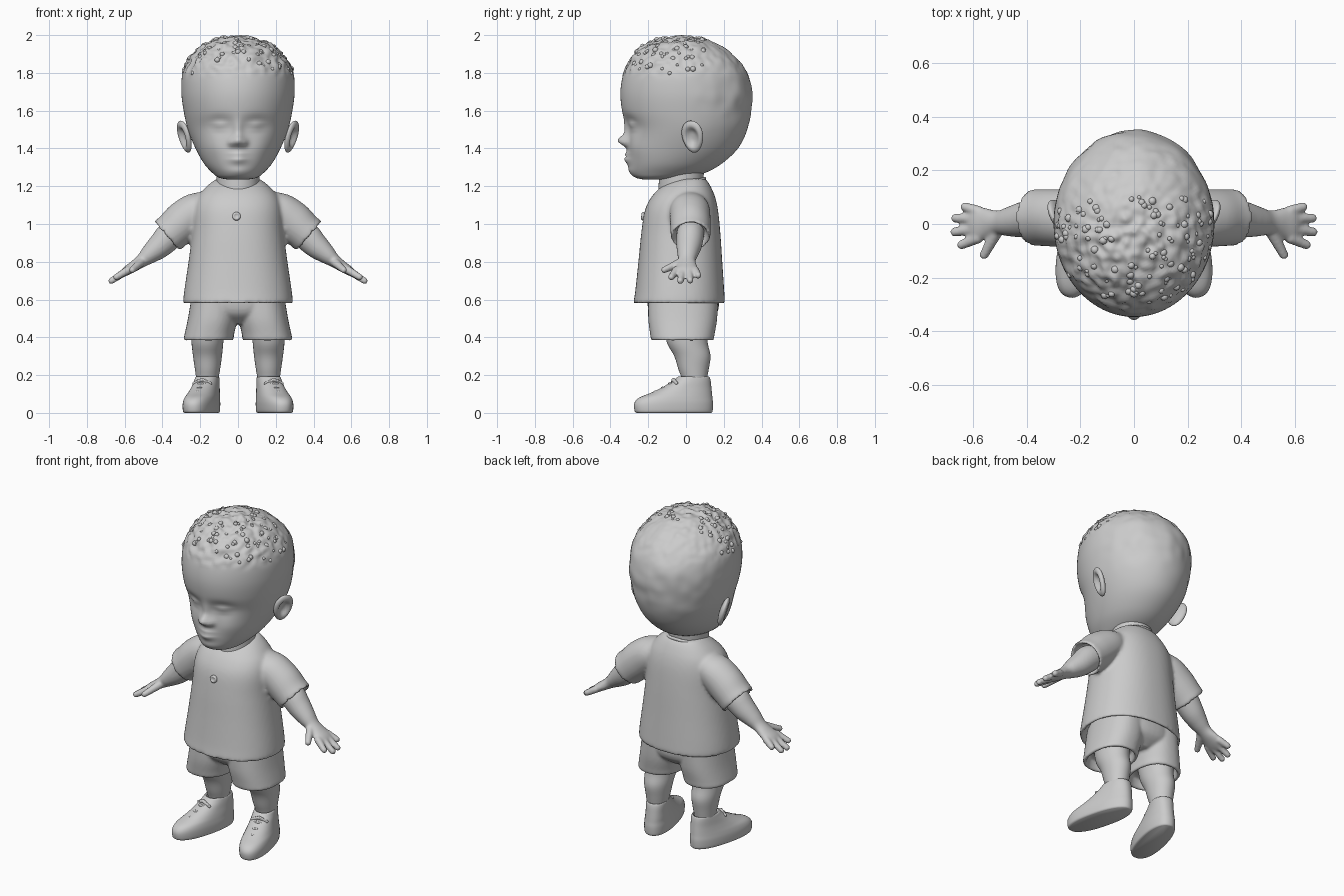
import bpy, bmesh, random
from math import sin, cos, pi, exp, radians, copysign
from mathutils import Matrix, Vector, noise

random.seed(4)
if "Cube" in bpy.data.objects:
    bpy.data.objects.remove(bpy.data.objects["Cube"])

clay = bpy.data.materials.new("light_grey_clay")
clay.use_nodes = True
GREY = (0.6, 0.6, 0.6, 1)
clay.diffuse_color = GREY
clay.node_tree.nodes["Principled BSDF"].inputs["Base Color"].default_value = GREY


def spline(rows, steps):
    """Catmull-Rom interpolation of section rows."""
    vs = [Vector(r) for r in rows]
    out = []
    for i in range(len(vs) - 1):
        a, b, c, d = vs[max(i - 1, 0)], vs[i], vs[i + 1], vs[min(i + 2, len(vs) - 1)]
        for k in range(steps):
            t = k / steps
            out.append(b + (c - a) * (t / 2) + (a * 2 - b * 5 + c * 4 - d) * (t * t / 2)
                       + (b * 3 - a - c * 3 + d) * (t ** 3 / 2))
    return out + [vs[-1]]


def loft(bm, rows, mat=Matrix(), n=48, steps=4, p=2.0):
    """Skin oval sections given as (height, x min, x max, y min, y max)."""
    rings = []
    for z, x0, x1, y0, y1 in spline(rows, steps):
        ring = []
        for k in range(n):
            c, s = cos(2 * pi * k / n), sin(2 * pi * k / n)
            x = (x0 + x1) / 2 + (x1 - x0) / 2 * copysign(abs(c) ** (2 / p), c)
            y = (y0 + y1) / 2 + (y1 - y0) / 2 * copysign(abs(s) ** (2 / p), s)
            ring.append(bm.verts.new(mat @ Vector((x, y, z))))
        rings.append(ring)
    for a, b in zip(rings, rings[1:]):
        for k in range(n):
            j = (k + 1) % n
            bm.faces.new((a[k], a[j], b[j], b[k]))
    bm.faces.new(rings[0][::-1])
    bm.faces.new(rings[-1])


def ball(bm, at, r, mat=Matrix()):
    bmesh.ops.create_icosphere(bm, subdivisions=2, radius=r,
                               matrix=mat @ Matrix.Translation(at))


def chain(bm, start, end, r0, r1, mat=Matrix(), count=8):
    """Rounded finger-like rod."""
    for k in range(count):
        t = k / (count - 1)
        ball(bm, Vector(start).lerp(Vector(end), t), r0 + (r1 - r0) * t, mat)


def finish(bm, name, mirror=False, voxel=0, smooth=0):
    bmesh.ops.recalc_face_normals(bm, faces=bm.faces)
    me = bpy.data.meshes.new(name)
    bm.to_mesh(me)
    bm.free()
    me.materials.append(clay)
    for f in me.polygons:
        f.use_smooth = True
    ob = bpy.data.objects.new(name, me)
    bpy.context.collection.objects.link(ob)
    if mirror:
        ob.modifiers.new("mirror", 'MIRROR').use_mirror_merge = False
    if voxel:
        m = ob.modifiers.new("merge", 'REMESH')
        m.mode, m.voxel_size, m.use_smooth_shade = 'VOXEL', voxel, True
    if smooth:
        m = ob.modifiers.new("soften", 'SMOOTH')
        m.factor, m.iterations = 0.5, smooth
    return ob


# Head: lofted skull, sculpted face, noisy hair
bm = bmesh.new()
head = [(1.235, .05, -.22, -.12), (1.245, .1, -.265, .0), (1.27, .135, -.29, .1),
        (1.32, .18, -.302, .19), (1.4, .225, -.305, .275), (1.5, .265, -.308, .325),
        (1.6, .288, -.338, .345), (1.7, .3, -.347, .35), (1.8, .293, -.33, .325),
        (1.88, .255, -.288, .265), (1.94, .19, -.23, .19), (1.975, .12, -.155, .11),
        (1.99, .06, -.09, .05), (1.994, .008, -.03, -.01)]
loft(bm, [(z, -w, w, a, b) for z, w, a, b in head], n=144, steps=8)
bm.normal_update()

face = [(0, 1.44, .032, .03, .052), (.035, 1.43, .018, .018, .02), (0, 1.5, .025, .05, .018),
        (.1, 1.525, .06, .04, -.024), (.098, 1.52, .042, .024, .024),
        (0, 1.35, .045, .032, .026), (0, 1.355, .045, .007, -.012),
        (.13, 1.4, .06, .06, .01), (0, 1.28, .06, .025, .008), (.098, 1.512, .045, .005, -.006)]
curls = []
for v in bm.verts:
    x, y, z = v.co
    if y < -.1:
        for fx, fz, sx, sz, amp in face:
            v.co.y -= amp * exp(-((abs(x) - fx) / sx) ** 2 - ((z - fz) / sz) ** 2)
    crown = min(max((z - 1.77) / .08, 0), 1)
    front = min(max((.25 - y) / .3, .3), 1)
    nape = min(max((y - .0) / .2, 0), 1) * min(max((z - 1.45) / .2, 0), 1)
    rough = noise.noise(v.co * 30) * .014 * crown * front + noise.noise(v.co * 14) * .006 * max(crown, nape)
    v.co += v.normal * rough
    if crown > .3 and y < .1 and z < 1.985:
        curls.append(v.co.copy())
for c in random.sample(curls, 110):
    r = random.uniform(.008, .016)
    ball(bm, c - Vector((c.x, c.y, c.z - 1.65)).normalized() * r * .4, r)
finish(bm, "head")

# Ears: dished, tilted discs
bm = bmesh.new()
bmesh.ops.create_uvsphere(bm, u_segments=32, v_segments=24, radius=1)
for v in bm.verts:
    d = (v.co.y ** 2 + v.co.z ** 2) ** .5
    if v.co.x > 0:
        v.co.x -= 1.3 * exp(-(d / .55) ** 4)
    v.co = Vector((v.co.x * .024, v.co.y * .06 * (1 + .15 * v.co.z), v.co.z * .088))
bm.transform(Matrix.Translation((.283, .035, 1.462)) @ Matrix.Rotation(radians(-24), 4, 'Z')
             @ Matrix.Rotation(radians(16), 4, 'Y'))
finish(bm, "ears", mirror=True)

# Neck
bm = bmesh.new()
loft(bm, [(1.1, -.12, .12, -.15, .1), (1.2, -.113, .113, -.145, .09), (1.32, -.115, .115, -.14, .1)])
finish(bm, "neck")

# Shirt: torso and sleeves merged, with hollow hems
bm = bmesh.new()
loft(bm, [(.66, -.25, .25, -.23, .16), (.6, -.265, .265, -.25, .18), (.58, -.28, .28, -.268, .195),
          (.585, -.29, .29, -.277, .205), (.65, -.284, .284, -.268, .202), (.8, -.262, .262, -.252, .192),
          (.95, -.243, .243, -.237, .182), (1.07, -.235, .235, -.218, .17), (1.14, -.215, .215, -.185, .155),
          (1.19, -.175, .175, -.14, .135), (1.225, -.135, .135, -.09, .115), (1.24, -.11, .11, -.05, .1)],
     n=64, p=2.25)
for side in (0, 1):
    sleeve = Matrix.Translation((.375, 0, .937)) @ Matrix.Rotation(radians(131), 4, 'Y')
    if side:
        sleeve = Matrix.Scale(-1, 4, (1, 0, 0)) @ sleeve
    loft(bm, [(-.3, -.05, .08, -.06, .1), (-.22, -.095, .1, -.085, .125), (-.12, -.11, .105, -.085, .13),
              (-.04, -.102, .102, -.082, .13), (0, -.102, .102, -.08, .13), (.004, -.095, .095, -.072, .122),
              (-.01, -.085, .085, -.062, .112), (-.04, -.08, .08, -.057, .107)], sleeve)
finish(bm, "shirt", voxel=.011, smooth=4)

# Collar rim and button
bm = bmesh.new()
for k in range(72):
    a = 2 * pi * k / 72
    ball(bm, (.122 * cos(a), -.03 + .128 * sin(a), 1.198 + .042 * sin(a)), .011)
finish(bm, "collar", voxel=.006, smooth=3)
bm = bmesh.new()
loft(bm, [(0, -.022, .022, -.022, .022), (.012, -.022, .022, -.022, .022), (.018, -.015, .015, -.015, .015),
          (.014, -.008, .008, -.008, .008)],
     Matrix.Translation((-.008, -.219, 1.04)) @ Matrix.Rotation(radians(82), 4, 'X'), n=20, steps=2)
finish(bm, "button")

# Arms with hands
bm = bmesh.new()
arm = Matrix.Translation((.36, 0, .94)) @ Matrix.Rotation(radians(127), 4, 'Y')
loft(bm, [(-.1, -.06, .06, -.04, .1), (0, -.075, .075, -.05, .095), (.08, -.055, .077, -.05, .083),
          (.15, -.035, .065, -.045, .063), (.2, -.018, .053, -.04, .05), (.25, -.013, .045, -.052, .058),
          (.3, -.012, .036, -.07, .068), (.335, -.002, .026, -.06, .06)], arm)
for y0, y1, tip in ((-.052, -.078, .36), (-.018, -.03, .392), (.018, .022, .388), (.048, .064, .345)):
    chain(bm, (.013, y0, .29), (.006, y1, tip), .022, .018, arm)
chain(bm, (.022, -.03, .21), (.026, -.115, .27), .025, .018, arm)
finish(bm, "arms", mirror=True, voxel=.007, smooth=3)

# Shorts
bm = bmesh.new()
loft(bm, [(.47, -.06, .06, -.12, .1), (.52, -.2, .2, -.185, .16), (.58, -.24, .24, -.205, .175),
          (.64, -.24, .24, -.2, .165)], p=2.3)
for s in (1, -1):
    loft(bm, [(.62, 0, .245, -.2, .17), (.5, .004, .265, -.2, .165), (.42, .02, .282, -.19, .152),
              (.39, .024, .288, -.185, .147), (.383, .032, .28, -.177, .139), (.39, .043, .269, -.166, .128),
              (.44, .05, .26, -.155, .12)], Matrix.Scale(s, 4, (1, 0, 0)), p=2.3)
finish(bm, "shorts", voxel=.009, smooth=3)

# Legs
bm = bmesh.new()
loft(bm, [(.1, .11, .215, -.02, .105), (.17, .105, .22, -.02, .11), (.23, .095, .228, -.04, .12),
          (.3, .085, .238, -.062, .13), (.37, .078, .246, -.1, .115), (.46, .07, .25, -.12, .11)])
finish(bm, "legs", mirror=True)

# Shoes with rim and laces, toes turned out
bm = bmesh.new()
foot = Matrix.Translation((.16, .055, 0)) @ Matrix.Rotation(radians(14), 4, 'Z')
loft(bm, [(0, -.07, .077, -.325, .08), (.01, -.078, .085, -.336, .086), (.05, -.08, .086, -.338, .088),
          (.08, -.077, .081, -.312, .085), (.105, -.073, .074, -.25, .083), (.135, -.068, .067, -.185, .08),
          (.17, -.064, .062, -.125, .076), (.19, -.06, .058, -.1, .07), (.188, -.052, .05, -.09, .062),
          (.16, -.05, .048, -.085, .06)], foot, p=2.3)
finish(bm, "shoes", mirror=True)
bm = bmesh.new()
for y, z in ((-.225, .107), (-.185, .128), (-.145, .152)):
    for k in range(13):
        u = k / 6 - 1
        ball(bm, (u * .045, y + .045 * u * u, z - .012 * u * u), .009, foot)
for s in (1, -1):
    chain(bm, (0, -.125, .172), (s * .045, -.12, .155), .011, .009, foot)
bm.transform(Matrix.Translation((0, 0, .002)))
finish(bm, "laces", mirror=True)
